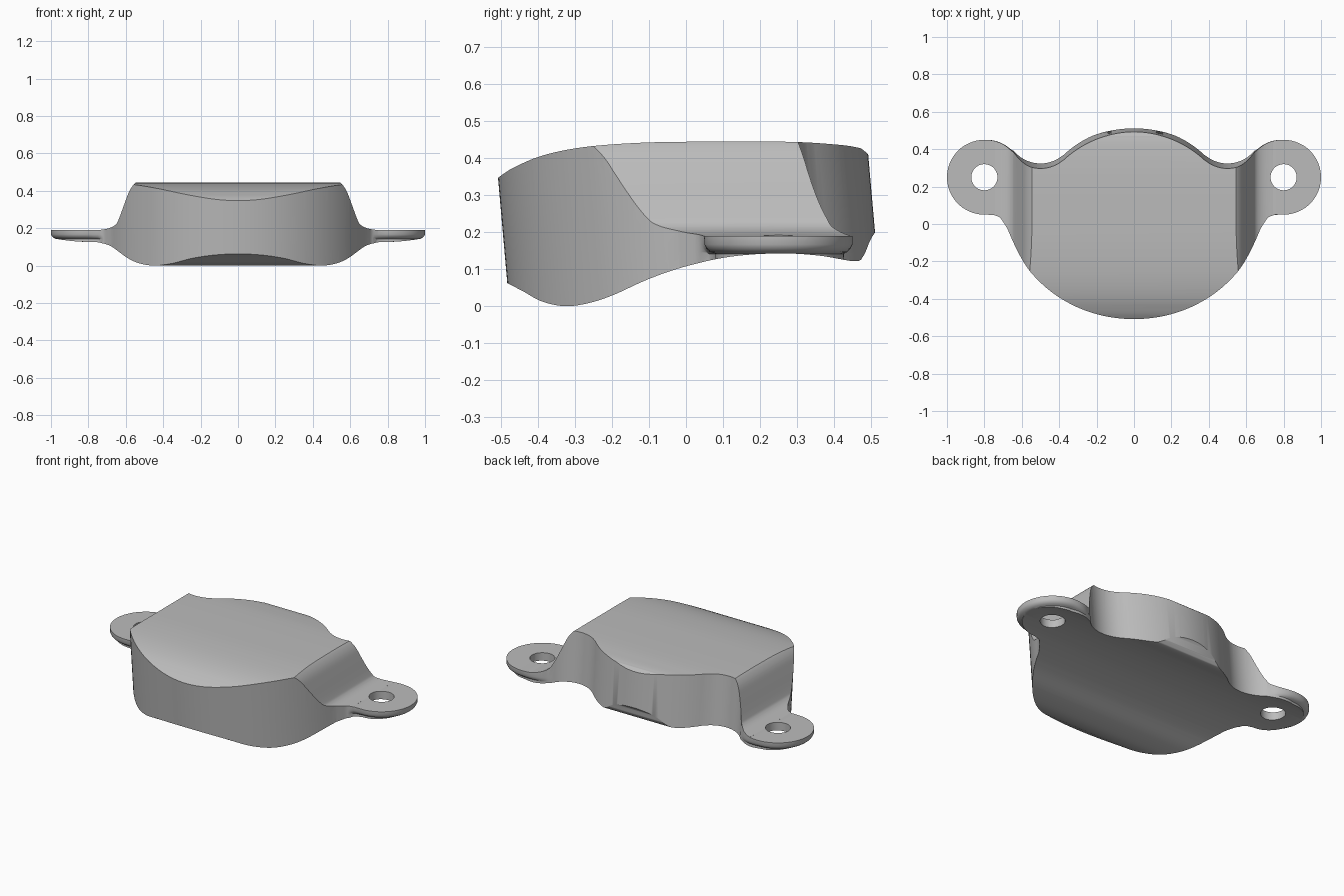
import bpy
import bmesh
import math
from mathutils import Vector

if "Cube" in bpy.data.objects:
    bpy.data.objects.remove(bpy.data.objects["Cube"], do_unlink=True)

grey = bpy.data.materials.new("plain grey")
grey.use_nodes = True
grey.diffuse_color = (0.5, 0.5, 0.5, 1)
grey.node_tree.nodes["Principled BSDF"].inputs["Base Color"].default_value = (0.5, 0.5, 0.5, 1)


def arc(cx, cy, r, start, end, n):
    angles = [math.radians(start + (end - start) * i / n) for i in range(n + 1)]
    return [(cx + r * math.cos(a), cy + r * math.sin(a)) for a in angles]


def smooth_path(points, n=6):
    """Catmull-Rom curve through the points."""
    p = [Vector(q) for q in points]
    p = [2 * p[0] - p[1]] + p + [2 * p[-1] - p[-2]]
    out = []
    for a, b, c, d in zip(p, p[1:], p[2:], p[3:]):
        for i in range(n):
            t = i / n
            out.append(0.5 * (2 * b + (c - a) * t + (2 * a - 5 * b + 4 * c - d) * t * t
                              + (3 * b - a - 3 * c + d) * t ** 3))
    return [tuple(q) for q in out] + [tuple(points[-1])]


def loft(name, layers):
    """Closed solid through matching rings of points."""
    bm = bmesh.new()
    rings = [[bm.verts.new(p) for p in ring] for ring in layers]
    bm.faces.new(rings[0])
    bm.faces.new(rings[-1])
    for low, high in zip(rings, rings[1:]):
        for i in range(len(low)):
            bm.faces.new((low[i - 1], low[i], high[i], high[i - 1]))
    bmesh.ops.recalc_face_normals(bm, faces=bm.faces)
    mesh = bpy.data.meshes.new(name)
    bm.to_mesh(mesh)
    bm.free()
    mesh.materials.append(grey)
    obj = bpy.data.objects.new(name, mesh)
    bpy.context.collection.objects.link(obj)
    return obj


def cut(target, cutter, operation):
    mod = target.modifiers.new(cutter.name, "BOOLEAN")
    mod.operation, mod.solver, mod.object = operation, "EXACT", cutter
    bpy.context.view_layer.objects.active = target
    bpy.ops.object.modifier_apply(modifier=mod.name)
    bpy.data.objects.remove(cutter, do_unlink=True)


# Plan outline: rear bulge, hollow, mounting ear, fillet and round front
LUG_X, LUG_Y, LUG_R = 0.8, 0.25, 0.2
half = arc(0, -0.046, 0.553, 90, 47.4, 18)
half += arc(0.5, 0.5, 0.186, 227.4, 320.2, 18)[1:]
half += arc(LUG_X, LUG_Y, LUG_R, 140.2, -92, 44)[1:]
half += smooth_path([(0.75, 0.047), (0.718, 0.032), (0.697, 0.004), (0.677, -0.028)], 4)
half += arc(0, 0.22, 0.72, -20.5, -90, 30)[1:]
outline = half + [(-x, y) for x, y in half[-2:0:-1]]


def layer(z, lug_radius):
    """Outline at one height: body leans forward, ears round in below."""
    ring = []
    for x, y in outline:
        side = 1 if x > 0 else -1
        ear = min(1, max(0, (abs(x) - 0.65) / 0.15))
        if ear > 0 and y > 0.04:
            scale = 1 + (lug_radius / LUG_R - 1) * ear
            x = side * LUG_X + (x - side * LUG_X) * scale
            y = LUG_Y + (y - LUG_Y) * scale
        ring.append((x, y - 0.088 * (z - 0.25) * (1 - ear), z))
    return ring


body = loft("mounting_cover", [layer(-0.1, 0.17), layer(0.142, 0.17), layer(0.147, 0.184),
                               layer(0.155, 0.194), layer(0.167, 0.2), layer(0.6, 0.2)])

# Side profile: domed top and arched underside
top = smooth_path([(-0.6, 0.27), (-0.505, 0.35), (-0.45, 0.383), (-0.38, 0.41), (-0.28, 0.43),
                   (-0.15, 0.441), (0, 0.445), (0.27, 0.445), (0.4, 0.438), (0.46, 0.43),
                   (0.485, 0.418), (0.56, 0.35)])
under = smooth_path([(0.56, 0.26), (0.505, 0.19), (0.48, 0.136), (0.455, 0.122), (0.36, 0.137),
                     (0.25, 0.143), (0.12, 0.134), (0, 0.108), (-0.1, 0.074), (-0.2, 0.029),
                     (-0.27, 0.007), (-0.33, 0.0005), (-0.39, 0.013), (-0.44, 0.04),
                     (-0.48, 0.061), (-0.6, 0.125)])
side_profile = top + under
cut(body, loft("side_cutter", [[(x, y, z) for y, z in side_profile] for x in (-1.2, 1.2)]),
    "INTERSECT")

# Front profile: sloping shoulders running down onto the flat ears
shoulder = smooth_path([(0.535, 0.454), (0.558, 0.433), (0.58, 0.4), (0.6, 0.35), (0.637, 0.25),
                        (0.655, 0.219), (0.69, 0.2), (0.74, 0.191), (0.78, 0.19), (1.1, 0.19)])
right_half = shoulder + [(1.1, -0.2)]
front_profile = right_half + [(-x, z) for x, z in reversed(right_half)]
cut(body, loft("front_cutter", [[(x, y, z) for x, z in front_profile] for y in (-1, 1)]),
    "INTERSECT")

# Screw holes
for side in (-1, 1):
    hole = arc(side * LUG_X, LUG_Y, 0.07, 0, 350, 35)
    cut(body, loft("hole_cutter", [[(x, y, z) for x, y in hole] for z in (0, 0.4)]),
        "DIFFERENCE")

bpy.ops.object.select_all(action="DESELECT")
body.select_set(True)
bpy.context.view_layer.objects.active = body
bpy.ops.object.shade_smooth_by_angle(angle=math.radians(32))
